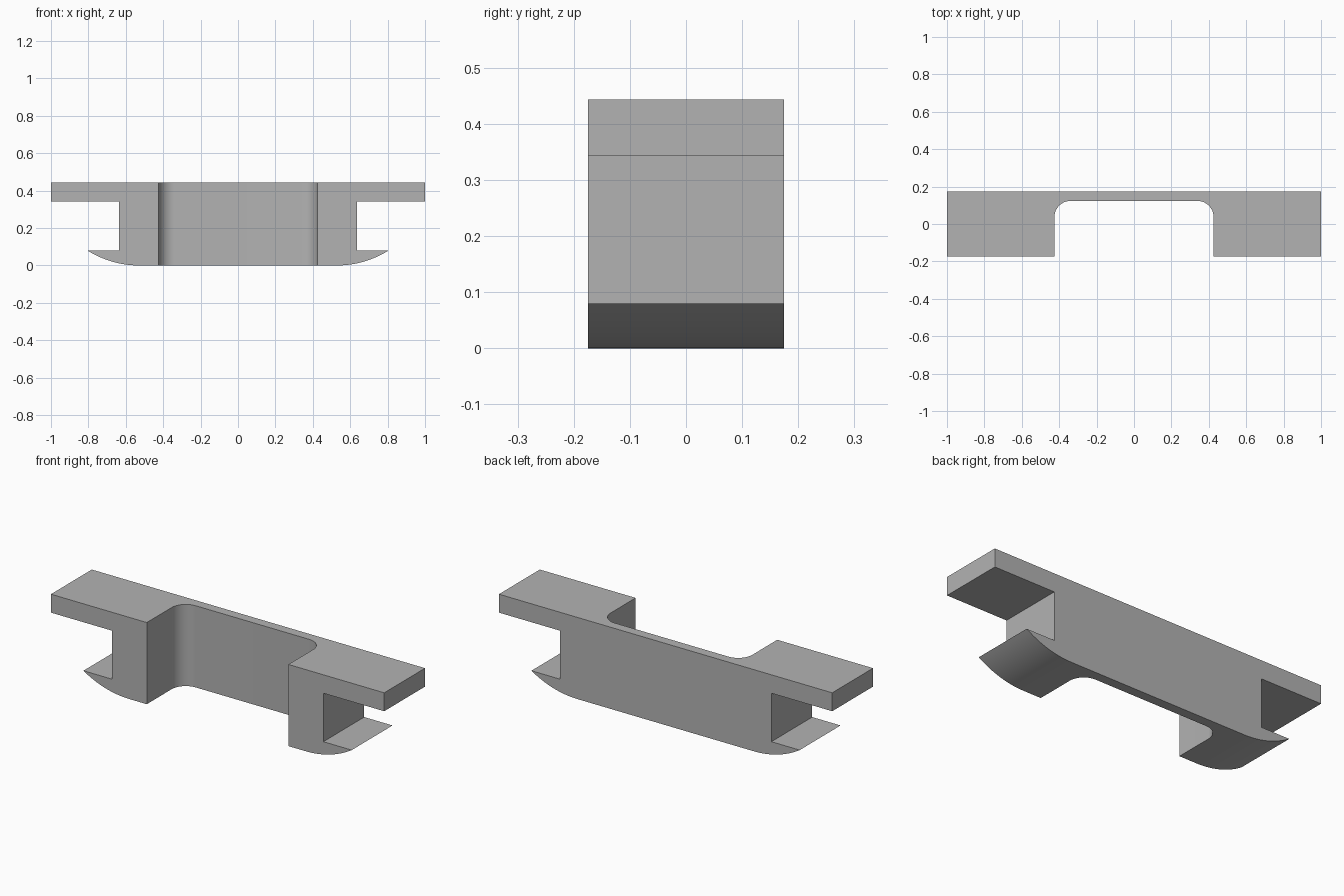
import bpy, bmesh, math
from mathutils import Vector

cube = bpy.data.objects.get("Cube")
if cube:
    bpy.data.objects.remove(cube, do_unlink=True)

HALF_DEPTH = 0.175
HEIGHT = 0.443

grey = bpy.data.materials.new("plain grey")
grey.use_nodes = True
colour = (0.45, 0.45, 0.45, 1)
grey.diffuse_color = colour
grey.node_tree.nodes["Principled BSDF"].inputs["Base Color"].default_value = colour


def arc(cx, cy, radius, start, end, steps=16):
    angles = [math.radians(start + (end - start) * i / steps) for i in range(steps + 1)]
    return [(cx + radius * math.cos(a), cy + radius * math.sin(a)) for a in angles]


def mirrored(half):
    """Close a right-hand outline with its reflection across x = 0."""
    return half + [(-x, y) for x, y in reversed(half)]


def prism(name, outline, place, direction):
    """Extrude a closed outline along a direction."""
    bm = bmesh.new()
    face = bm.faces.new([bm.verts.new(place(a, b)) for a, b in outline])
    out = bmesh.ops.extrude_face_region(bm, geom=[face])["geom"]
    verts = [v for v in out if isinstance(v, bmesh.types.BMVert)]
    bmesh.ops.translate(bm, verts=verts, vec=Vector(direction))
    bmesh.ops.recalc_face_normals(bm, faces=bm.faces)
    mesh = bpy.data.meshes.new(name)
    bm.to_mesh(mesh)
    bm.free()
    mesh.materials.append(grey)
    obj = bpy.data.objects.new(name, mesh)
    bpy.context.collection.objects.link(obj)
    return obj


# Bracket body: top flange, side notch and curved lower lip
tip_x, tip_z, bend_x = 0.805, 0.08, 0.53
run = tip_x - bend_x
radius = (run ** 2 + tip_z ** 2) / (2 * tip_z)
sweep = math.degrees(math.asin(run / radius))
lip = arc(bend_x, radius, radius, -90, -90 + sweep)
side = lip + [(0.635, tip_z), (0.635, 0.343), (1, 0.343), (1, HEIGHT)]
body = prism("bracket_body", mirrored(side),
             lambda x, z: (x, -HALF_DEPTH, z), (0, 2 * HALF_DEPTH, 0))

# Front channel with rounded inner corners
fillet = 0.085
wall_x, wall_y = 0.425, 0.123
channel = [(wall_x, -0.3)] + arc(wall_x - fillet, wall_y - fillet, fillet, 0, 90)
cutter = prism("channel_cutter", mirrored(channel),
               lambda x, y: (x, y, -0.1), (0, 0, HEIGHT + 0.2))
cutter.hide_render = True

# Cut the channel and keep the finished solid only
cut = body.modifiers.new("channel", "BOOLEAN")
cut.operation = "DIFFERENCE"
cut.solver = "EXACT"
cut.object = cutter
bpy.ops.object.select_all(action="DESELECT")
body.select_set(True)
bpy.context.view_layer.objects.active = body
bpy.ops.object.modifier_apply(modifier=cut.name)
bpy.data.objects.remove(cutter, do_unlink=True)
bpy.ops.object.shade_smooth_by_angle(angle=math.radians(20))
